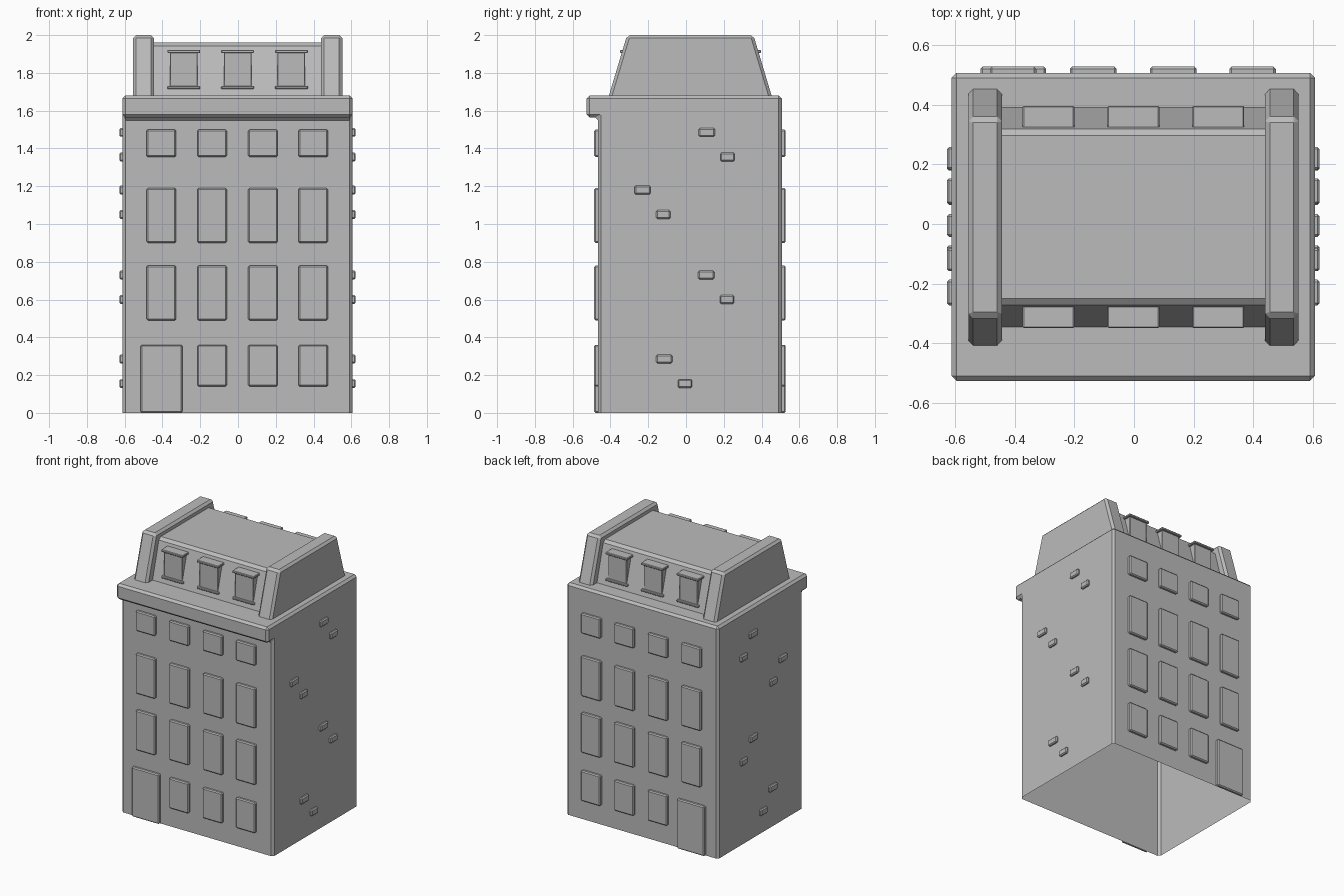
import bpy, bmesh
from mathutils import Vector

cube = bpy.data.objects.get("Cube")
if cube:
    bpy.data.objects.remove(cube, do_unlink=True)

stone = bpy.data.materials.new("grey stone")
stone.use_nodes = True
colour = (0.5, 0.5, 0.5, 1)
stone.diffuse_color = colour
stone.node_tree.nodes["Principled BSDF"].inputs["Base Color"].default_value = colour


def prism(name, profile, x0, x1, bevel, open_side=None):
    """Extrude a (y, z) profile along x, optionally leaving one side open."""
    bm = bmesh.new()
    ends = [[bm.verts.new((x, y, z)) for y, z in profile] for x in (x0, x1)]
    bm.faces.new(ends[0])
    bm.faces.new(ends[1][::-1])
    n = len(profile)
    for i in range(n):
        j = (i + 1) % n
        bm.faces.new((ends[0][i], ends[1][i], ends[1][j], ends[0][j]))
    bmesh.ops.recalc_face_normals(bm, faces=bm.faces)
    bm.normal_update()
    if open_side:
        # The lowest matching face along the open direction is the furthest one
        side = Vector(open_side)
        faces = [f for f in bm.faces if f.normal.dot(side) > 0.9]
        far = max(faces, key=lambda f: f.calc_center_median().dot(side))
        bmesh.ops.delete(bm, geom=[far], context='FACES')
    mesh = bpy.data.meshes.new(name)
    bm.to_mesh(mesh)
    bm.free()
    mesh.materials.append(stone)
    obj = bpy.data.objects.new(name, mesh)
    bpy.context.collection.objects.link(obj)
    mod = obj.modifiers.new("chamfer", 'BEVEL')
    mod.width = bevel
    mod.segments = 1
    mod.limit_method = 'ANGLE'
    return obj


def box(name, x, y, z, bevel, open_side=None):
    profile = [(y[0], z[0]), (y[1], z[0]), (y[1], z[1]), (y[0], z[1])]
    return prism(name, profile, x[0], x[1], bevel, open_side)


FRONT, BACK = -0.465, 0.507
LEFT, RIGHT = 0.607, -0.612

# Main walls with the front cornice, hollow and open underneath
prism("walls_and_cornice",
      [(BACK, 0), (FRONT, 0), (FRONT, 1.565), (-0.527, 1.565), (-0.527, 1.68), (BACK, 1.68)],
      RIGHT, LEFT, 0.016, (0, 0, -1))

# Windows and a door on the front and back
rows = [(0.14, 0.36), (0.49, 0.78), (0.90, 1.19), (1.355, 1.50)]
columns = [-0.406, -0.137, 0.132, 0.398]
for label, wall, out in (("front", FRONT, -1), ("back", BACK, 1)):
    depth = sorted((wall, wall + out * 0.021))
    inward = (0, -out, 0)
    for r, z in enumerate(rows):
        for c, x in enumerate(columns):
            if r == 0 and c == 0:
                continue
            box(f"{label}_window_{r}_{c}", (x - 0.078, x + 0.078), depth, z, 0.007, inward)
    box(f"{label}_door", (-0.515, -0.295), depth, (0, 0.36), 0.007, inward)

# Raised bricks in staggered pairs on both side walls
pairs = [(0.11, 1.485), (-0.23, 1.18), (0.107, 0.73), (-0.115, 0.285)]
for label, wall, out in (("left", LEFT, 1), ("right", RIGHT, -1)):
    x = sorted((wall, wall + out * 0.016))
    for p, (py, pz) in enumerate(pairs):
        for k, half in enumerate((0.043, 0.038)):
            y, z = py + k * 0.11, pz - k * 0.13
            box(f"{label}_brick_{p}_{k}", x, (y - half, y + half),
                (z - 0.023, z + 0.023), 0.007, (-out, 0, 0))

# Sloped attic roof
prism("attic_roof", [(-0.345, 1.68), (-0.268, 1.96), (0.315, 1.96), (0.392, 1.68)],
      -0.47, 0.47, 0.018, (0, 0, -1))

# Tapered gable walls at both ends of the roof
for label, x in (("left", 0.496), ("right", -0.5)):
    prism(f"{label}_gable", [(-0.408, 1.68), (-0.312, 2), (0.357, 2), (0.453, 1.68)],
          x - 0.056, x + 0.056, 0.016, (0, 0, -1))

# Dormers with a cap slab and a sill on both roof slopes
MIDDLE = 0.0235
for label, out in (("front", -1), ("back", 1)):
    def span(near, far):
        return sorted((MIDDLE + out * near, MIDDLE + out * far))
    for i, x in enumerate((-0.287, -0.002, 0.283)):
        box(f"{label}_dormer_{i}", (x - 0.073, x + 0.073), span(0.27, 0.358), (1.72, 1.91), 0.003)
        box(f"{label}_dormer_cap_{i}", (x - 0.087, x + 0.087), span(0.28, 0.373), (1.905, 1.922), 0.004)
        box(f"{label}_dormer_sill_{i}", (x - 0.087, x + 0.087), span(0.32, 0.373), (1.714, 1.73), 0.004)
